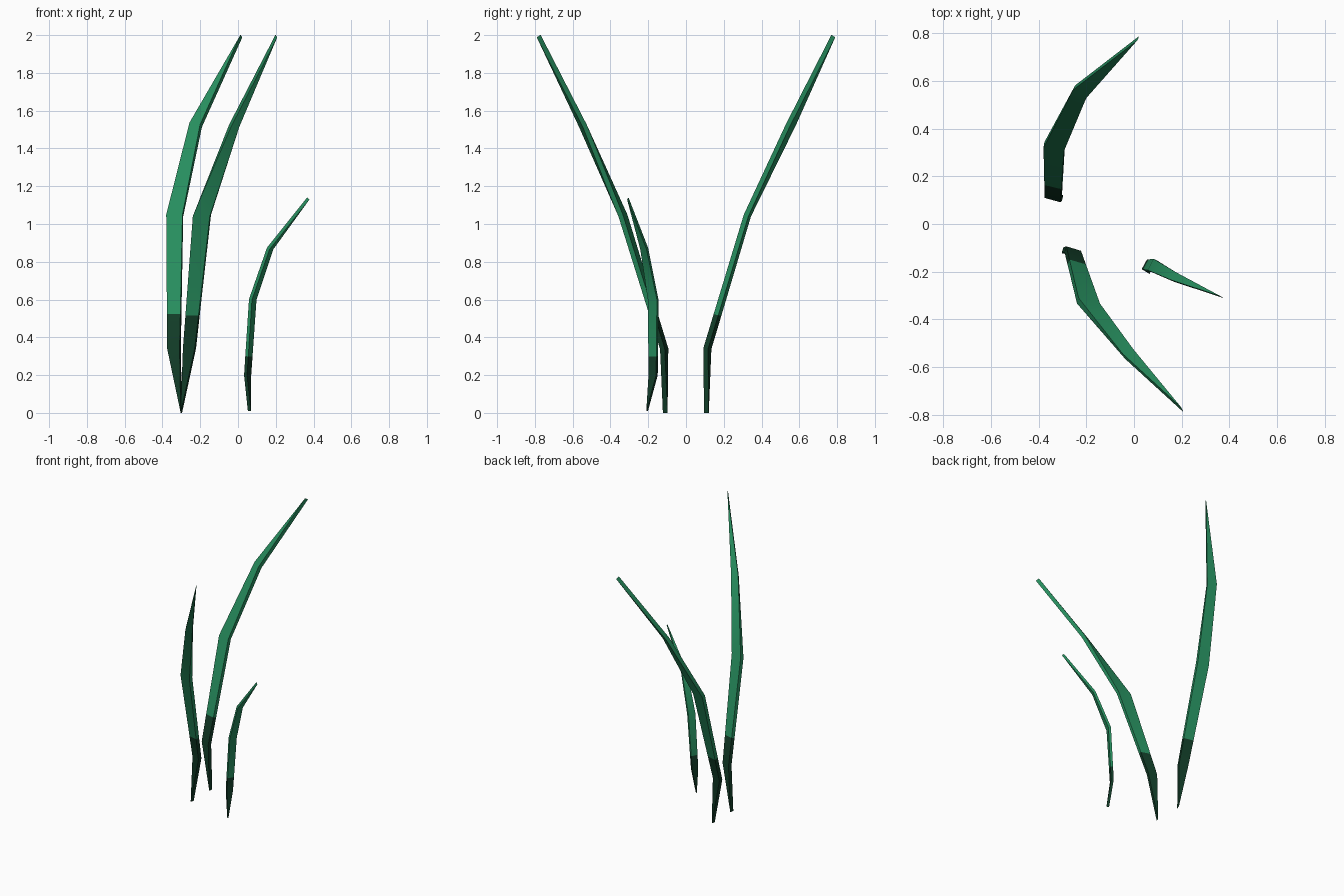
import bpy, bmesh
from mathutils import Vector

if "Cube" in bpy.data.objects:
    bpy.data.objects.remove(bpy.data.objects["Cube"])


def material(name, rgb):
    m = bpy.data.materials.new(name)
    m.diffuse_color = (*rgb, 1)
    m.use_nodes = True
    m.node_tree.nodes["Principled BSDF"].inputs["Base Color"].default_value = m.diffuse_color
    return m


LEAF = material("leaf green", (0.020, 0.270, 0.112))
ROOT = material("dark root green", (0.006, 0.046, 0.021))


def blade(name, stations, thick, split):
    """Flat bent leaf: stations are (left xyz, right xyz), pointed at both ends."""
    st = [(Vector(l), Vector(r)) for l, r in stations]
    # extra ring where the dark root ends
    a, b = st[1], st[2]
    t = (split - a[0].z) / (b[0].z - a[0].z)
    st.insert(2, (a[0].lerp(b[0], t), a[1].lerp(b[1], t)))
    mid = [(l + r) / 2 for l, r in st]
    last = len(st) - 1

    bm = bmesh.new()
    rings = []
    for i, (l, r) in enumerate(st):
        j = min(max(i, 1), last - 1)
        across = (st[j][1] - st[j][0]).normalized()
        lo, hi = max(i - 1, 0), min(i + 1, last)
        along = (mid[i] - mid[lo]).normalized() + (mid[hi] - mid[i]).normalized()
        n = across.cross(along).normalized() * thick / 2
        rings.append([bm.verts.new(p) for p in (l - n, r - n, r + n, l + n)])
    for i in range(last):
        for k in range(4):
            m = (k + 1) % 4
            f = bm.faces.new((rings[i][k], rings[i][m], rings[i + 1][m], rings[i + 1][k]))
            f.material_index = 1 if i < 2 else 0
    bmesh.ops.remove_doubles(bm, verts=bm.verts, dist=0.0005)
    bmesh.ops.recalc_face_normals(bm, faces=bm.faces)
    for f in bm.faces:
        f.smooth = True
    me = bpy.data.meshes.new(name)
    bm.to_mesh(me)
    bm.free()
    me.materials.append(LEAF)
    me.materials.append(ROOT)
    me.set_sharp_from_angle(angle=0.55)
    ob = bpy.data.objects.new(name, me)
    bpy.context.collection.objects.link(ob)


# tall leaf leaning to the back
blade("back_leaf", [
    ((-0.30, 0.108, 0.0),) * 2,
    ((-0.372, 0.122, 0.34), (-0.306, 0.104, 0.34)),
    ((-0.378, 0.332, 1.045), (-0.292, 0.318, 1.045)),
    ((-0.252, 0.572, 1.53), (-0.196, 0.538, 1.52)),
    ((0.018, 0.78, 1.995),) * 2], 0.026, 0.52)

# tall leaf leaning to the front
blade("front_leaf", [
    ((-0.30, -0.110, 0.0),) * 2,
    ((-0.288, -0.106, 0.34), (-0.226, -0.125, 0.34)),
    ((-0.236, -0.322, 1.045), (-0.146, -0.346, 1.045)),
    ((-0.042, -0.556, 1.52), (0.002, -0.536, 1.52)),
    ((0.203, -0.78, 1.995),) * 2], 0.026, 0.52)

# short leaf leaning to the right
blade("short_leaf", [
    ((0.060, -0.206, 0.01),) * 2,
    ((0.040, -0.194, 0.20), (0.062, -0.154, 0.20)),
    ((0.066, -0.198, 0.60), (0.090, -0.150, 0.60)),
    ((0.160, -0.238, 0.87), (0.180, -0.205, 0.87)),
    ((0.372, -0.308, 1.135),) * 2], 0.018, 0.30)
